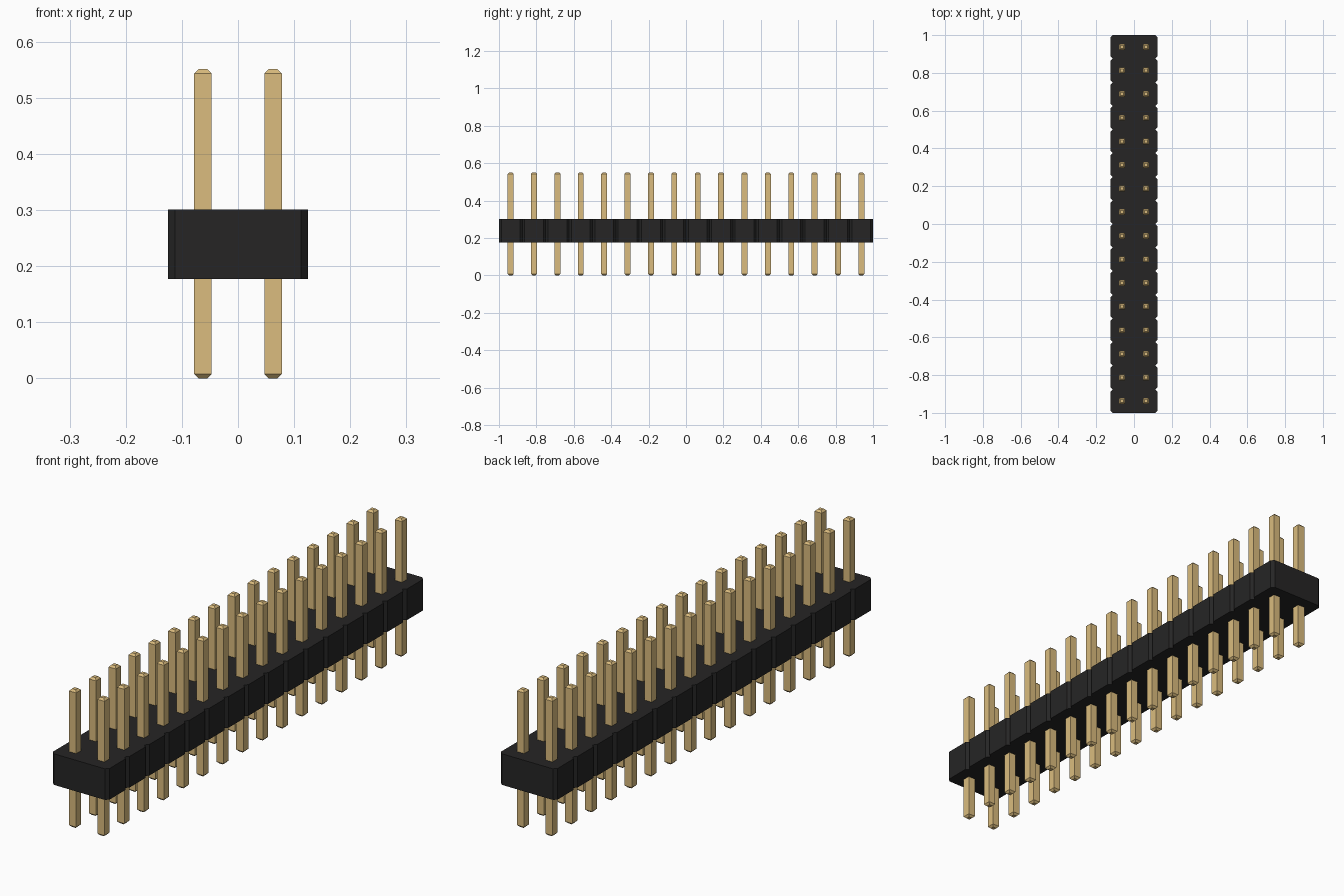
import bpy
import bmesh

cube = bpy.data.objects.get("Cube")
if cube:
    bpy.data.objects.remove(cube, do_unlink=True)

PITCH = 0.125
COUNT = 16
CHAMFER = 0.0125
BODY_BOTTOM, BODY_TOP = 0.177, 0.301
PIN_HALF = 0.0157
PIN_TIP = 0.0078
PIN_TOP = 0.551


def make_material(name, color):
    mat = bpy.data.materials.new(name)
    mat.use_nodes = True
    mat.diffuse_color = (*color, 1)
    mat.node_tree.nodes["Principled BSDF"].inputs["Base Color"].default_value = (*color, 1)
    return mat


def make_object(name, bm, mat):
    bmesh.ops.recalc_face_normals(bm, faces=bm.faces)
    mesh = bpy.data.meshes.new(name)
    bm.to_mesh(mesh)
    bm.free()
    mesh.materials.append(mat)
    obj = bpy.data.objects.new(name, mesh)
    bpy.context.collection.objects.link(obj)
    return obj


black = make_material("black plastic", (0.019, 0.0185, 0.0185))
gold = make_material("gold metal", (0.708, 0.504, 0.21))

# Housing: one notched outline, extruded upward
side = [(PITCH - CHAMFER, -1.0)]
for i in range(COUNT):
    y = -1 + i * PITCH
    side += [(PITCH, y + CHAMFER), (PITCH, y + PITCH - CHAMFER),
             (PITCH - CHAMFER, y + PITCH)]
outline = side + [(-x, y) for x, y in reversed(side)]

bm = bmesh.new()
base = bm.faces.new([bm.verts.new((x, y, BODY_BOTTOM)) for x, y in outline])
top = bmesh.ops.extrude_face_region(bm, geom=[base], use_keep_orig=True)
moved = [g for g in top["geom"] if isinstance(g, bmesh.types.BMVert)]
bmesh.ops.translate(bm, verts=moved, vec=(0, 0, BODY_TOP - BODY_BOTTOM))
make_object("housing", bm, black)

# Pins: square posts with tapered tips, repeated along each row
for name, x in (("right_pin_row", -PITCH / 2), ("left_pin_row", PITCH / 2)):
    bm = bmesh.new()
    rings = []
    for z, r in ((0, PIN_HALF - PIN_TIP), (PIN_TIP, PIN_HALF),
                 (PIN_TOP - PIN_TIP, PIN_HALF), (PIN_TOP, PIN_HALF - PIN_TIP)):
        rings.append([bm.verts.new((sx * r, sy * r, z))
                      for sx, sy in ((-1, -1), (1, -1), (1, 1), (-1, 1))])
    for lower, upper in zip(rings, rings[1:]):
        for i in range(4):
            j = (i + 1) % 4
            bm.faces.new((lower[i], lower[j], upper[j], upper[i]))
    bm.faces.new(rings[0][::-1])
    bm.faces.new(rings[-1])
    row = make_object(name, bm, gold)
    row.location = (x, -1 + PITCH / 2, 0)
    array = row.modifiers.new("repeat pins", 'ARRAY')
    array.count = COUNT
    array.use_relative_offset = False
    array.use_constant_offset = True
    array.constant_offset_displace = (0, PITCH, 0)
